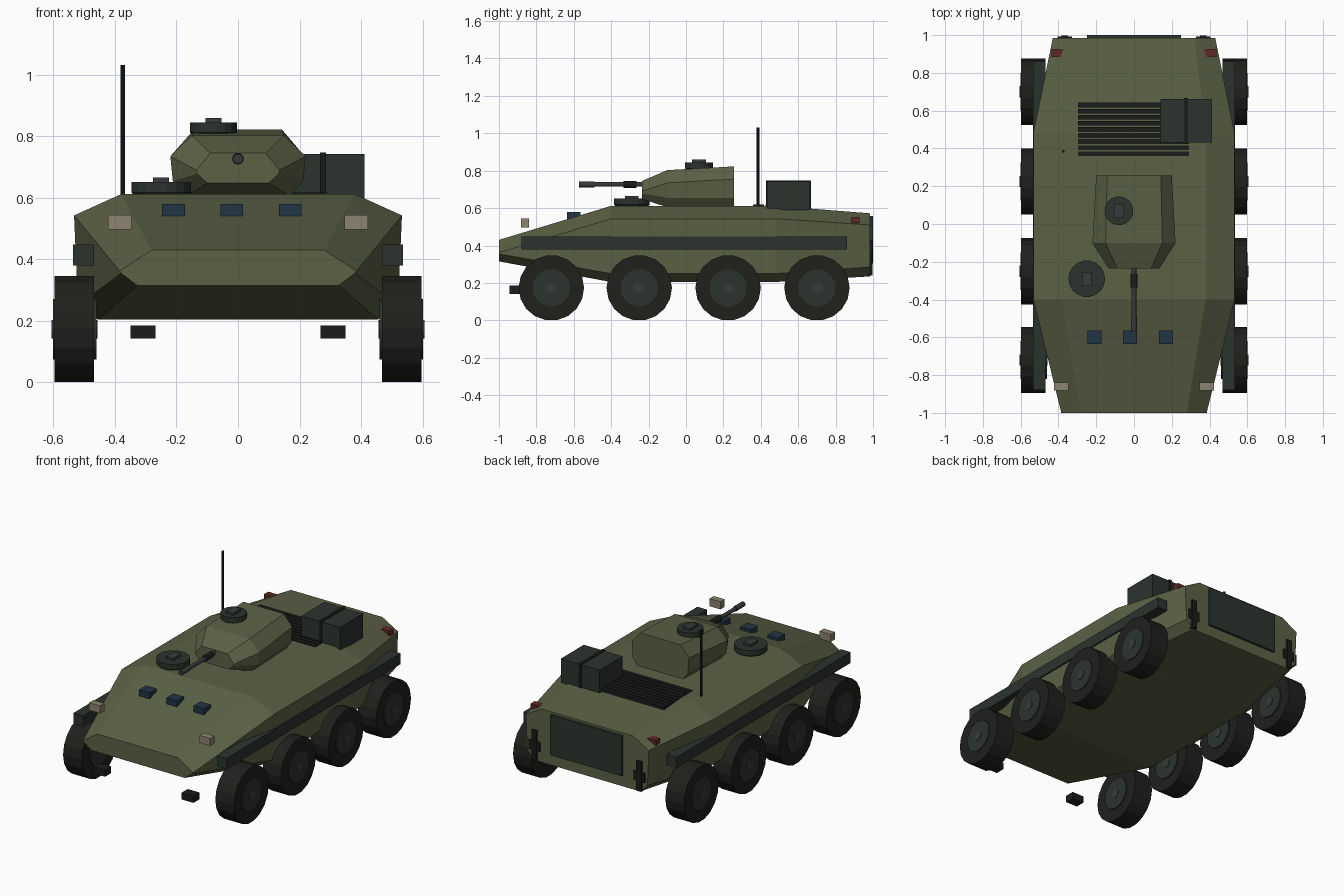
import bpy, bmesh
from math import cos, sin, tau
from mathutils import Vector

if "Cube" in bpy.data.objects:
    bpy.data.objects.remove(bpy.data.objects["Cube"])


def material(name, rgb):
    m = bpy.data.materials.new(name)
    m.diffuse_color = (*rgb, 1)
    m.use_nodes = True
    m.node_tree.nodes["Principled BSDF"].inputs["Base Color"].default_value = m.diffuse_color
    return m


OLIVE = material("olive_paint", (0.105, 0.12, 0.06))
TRIM = material("dark_green_trim", (0.024, 0.033, 0.026))
RUBBER = material("rubber", (0.014, 0.015, 0.012))
STEEL = material("gun_steel", (0.04, 0.042, 0.042))
BLACK = material("black_metal", (0.01, 0.012, 0.011))
GLASS = material("glass", (0.016, 0.035, 0.058))
LAMP = material("lamp", (0.27, 0.23, 0.16))
RED = material("red_lamp", (0.12, 0.022, 0.018))


def finish(name, bm, mat):
    bmesh.ops.recalc_face_normals(bm, faces=bm.faces)
    me = bpy.data.meshes.new(name)
    bm.to_mesh(me)
    bm.free()
    me.materials.append(mat)
    ob = bpy.data.objects.new(name, me)
    bpy.context.collection.objects.link(ob)
    return ob


def skin(name, rings, mat):
    """Bridge equal-length rings of points and cap both ends."""
    bm = bmesh.new()
    vs = [[bm.verts.new(p) for p in ring] for ring in rings]
    n = len(vs[0])
    for a, b in zip(vs, vs[1:]):
        for i in range(n):
            j = (i + 1) % n
            bm.faces.new((a[i], a[j], b[j], b[i]))
    bm.faces.new(vs[0])
    bm.faces.new(vs[-1])
    return finish(name, bm, mat)


def shell(name, sections, mat):
    """Symmetric body from (y, half-profile of (x, z)) sections."""
    rings = [[(x, y, z) for x, z in half] + [(-x, y, z) for x, z in reversed(half)]
             for y, half in sections]
    return skin(name, rings, mat)


def box(name, x, y, z, mat):
    """Box given by its (min, max) range on each axis."""
    rings = [[(x[0], y[0], h), (x[1], y[0], h), (x[1], y[1], h), (x[0], y[1], h)] for h in z]
    return skin(name, rings, mat)


def lathe(name, centre, axis, profile, mat, n=16):
    """Turned part: profile of (distance along axis, radius)."""
    c = Vector(centre)
    u, v, w = {"X": ((0, 1, 0), (0, 0, 1), (1, 0, 0)),
               "Y": ((1, 0, 0), (0, 0, 1), (0, 1, 0)),
               "Z": ((1, 0, 0), (0, 1, 0), (0, 0, 1))}[axis]
    u, v, w = Vector(u), Vector(v), Vector(w)
    rings = [[c + w * d + r * (u * cos(tau * i / n) + v * sin(tau * i / n)) for i in range(n)]
             for d, r in profile]
    return skin(name, rings, mat)


# Hull: faceted sections from nose to tail
shell("hull", [
    (-1.00, [(0.28, 0.43), (0.385, 0.362), (0.38, 0.355), (0.327, 0.315)]),
    (-0.40, [(0.38, 0.612), (0.533, 0.543), (0.52, 0.25), (0.455, 0.205)]),
    (0.48, [(0.38, 0.612), (0.533, 0.543), (0.52, 0.25), (0.455, 0.205)]),
    (0.985, [(0.32, 0.572), (0.43, 0.51), (0.42, 0.285), (0.37, 0.235)]),
], OLIVE)

# Turret
shell("turret", [
    (-0.235, [(0.09, 0.745), (0.135, 0.69), (0.132, 0.678), (0.10, 0.648)]),
    (-0.10, [(0.15, 0.803), (0.22, 0.735), (0.212, 0.655), (0.17, 0.605)]),
    (0.257, [(0.142, 0.823), (0.20, 0.755), (0.193, 0.655), (0.155, 0.605)]),
], OLIVE)

# Gun
lathe("gun_barrel", (0, 0, 0.727), "Y",
      [(-0.572, 0.016), (-0.49, 0.016), (-0.49, 0.012), (-0.2, 0.012)], STEEL, 12)
lathe("gun_sleeve", (0, 0, 0.727), "Y", [(-0.335, 0.019), (-0.265, 0.019)], BLACK, 12)

# Hatches
for name, x, y, z, r in (("commander_hatch", -0.08, 0.07, 0.812, 0.076),
                         ("driver_hatch", -0.25, -0.29, 0.618, 0.097)):
    lathe(name, (x, y, z), "Z", [(-0.015, r * 0.85), (0, r), (0.033, r)], TRIM, 18)
    box(name + "_periscope", (x - 0.026, x + 0.026), (y - 0.037, y + 0.037),
        (z + 0.03, z + 0.048), STEEL)

# Wheels: four axles, both sides
for side, s in (("left", -1), ("right", 1)):
    for k, y in enumerate((-0.72, -0.25, 0.225, 0.70), 1):
        c = (0, y, 0.1735)
        lathe(f"{side}_tyre_{k}", c, "X", [(s * 0.468, 0.175), (s * 0.597, 0.175)], RUBBER, 18)
        lathe(f"{side}_hub_{k}", c, "X", [(s * 0.46, 0.1), (s * 0.602, 0.1)], TRIM, 18)
        lathe(f"{side}_hub_cap_{k}", c, "X", [(s * 0.457, 0.03), (s * 0.606, 0.03)], STEEL, 12)

# Paired fittings, mirrored across x
for side, s in (("left", -1), ("right", 1)):
    def pair(name, x, y, z, mat):
        box(f"{side}_{name}", sorted((s * x[0], s * x[1])), y, z, mat)
    pair("side_rail", (0.468, 0.536), (-0.88, 0.86), (0.38, 0.448), TRIM)
    pair("headlight", (0.347, 0.423), (-0.882, -0.84), (0.497, 0.545), LAMP)
    pair("tail_light", (0.37, 0.438), (0.885, 0.927), (0.52, 0.552), RED)
    pair("tow_hook", (0.268, 0.35), (-0.945, -0.885), (0.142, 0.185), BLACK)
    pair("rear_bracket", (0.35, 0.384), (0.97, 0.997), (0.24, 0.43), BLACK)
    pair("rear_bracket_lug", (0.328, 0.406), (0.97, 0.993), (0.30, 0.36), BLACK)

# Rear door
box("rear_door", (-0.25, 0.25), (0.97, 1.0), (0.305, 0.558), TRIM)

# Driver vision blocks
for k, x in enumerate((-0.21, -0.02, 0.17), 1):
    box(f"vision_block_{k}", (x - 0.037, x + 0.037), (-0.635, -0.565), (0.54, 0.58), GLASS)

# Engine grille slats
for k in range(9):
    y = 0.372 + 0.0322 * k
    box(f"grille_slat_{k + 1}", (-0.296, 0.29), (y - 0.0125, y + 0.0125), (0.59, 0.618), BLACK)

# Stowage box with strap, and antenna
box("stowage_box", (0.14, 0.412), (0.432, 0.662), (0.59, 0.742), TRIM)
box("stowage_strap", (0.266, 0.286), (0.427, 0.667), (0.59, 0.748), BLACK)
lathe("antenna", (-0.375, 0.385, 0), "Z", [(0.60, 0.0075), (1.032, 0.0075)], BLACK, 8)
